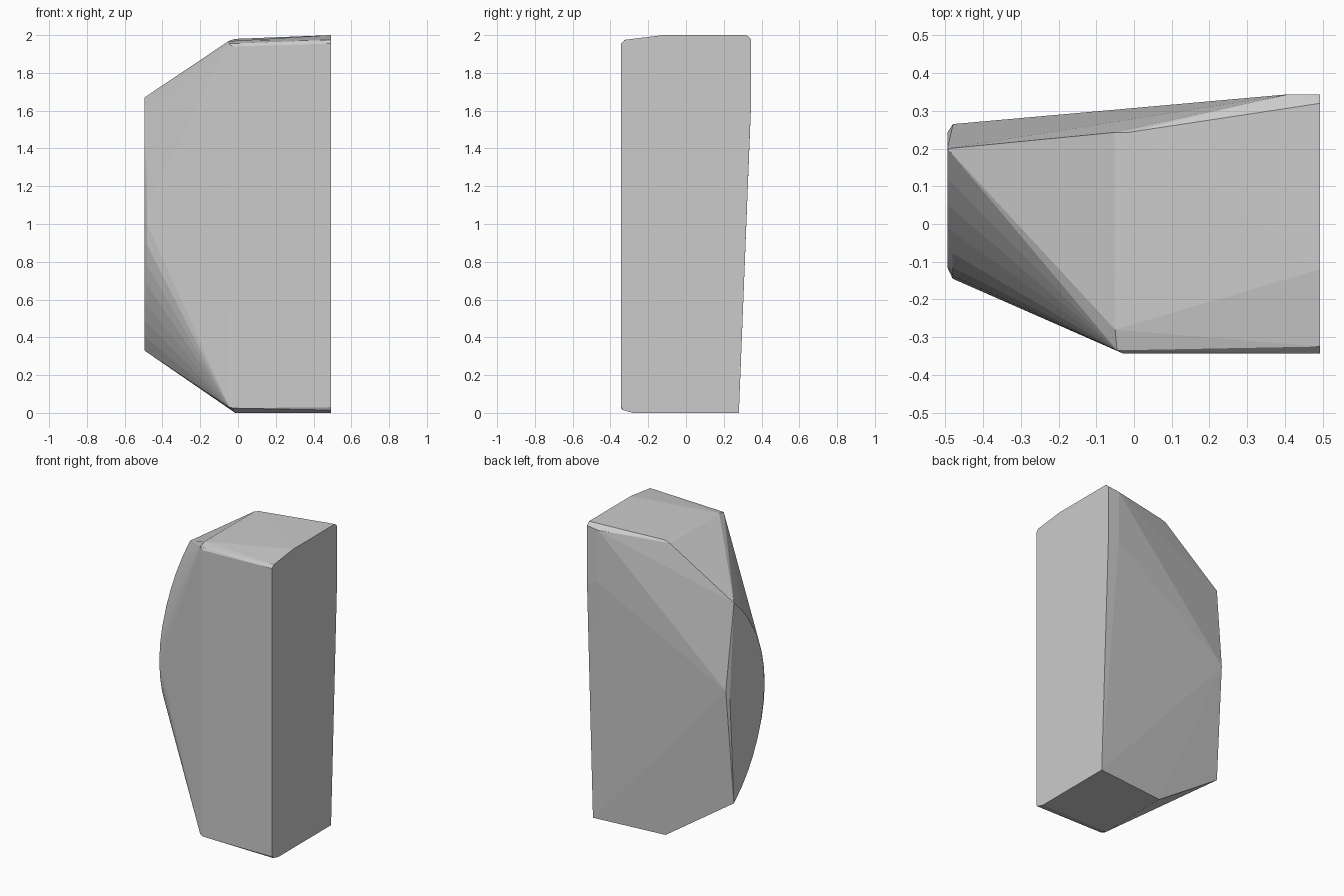
import bpy, bmesh, math

if "Cube" in bpy.data.objects:
    bpy.data.objects.remove(bpy.data.objects["Cube"])

points = []

# flat right-hand end: (y, z) profile
right_profile = [(-0.343, 0.03), (-0.335, 0.015), (-0.28, 0.0), (0.28, 0.0),
                 (0.343, 1.6), (0.343, 1.98), (0.32, 2.0), (-0.12, 2.0),
                 (-0.325, 1.975), (-0.343, 1.955)]
points += [(0.493, y, z) for y, z in right_profile]

# middle ridge where the block starts to taper
points += [(-0.02, -0.343, 0.025), (-0.045, -0.335, 0.03), (-0.015, -0.28, 0.0),
           (-0.01, 0.23, 0.0), (-0.015, 0.243, 1.98), (-0.05, 0.243, 1.968),
           (-0.05, -0.28, 1.968), (-0.045, -0.335, 1.955), (-0.03, -0.343, 1.94)]

# back upper corner, continuing the flat strip a little to the left
points += [(0.41, 0.344, 1.97), (0.41, 0.344, 1.62)]

# curved front rim of the small left end: two arcs give a softened edge
def rim(x, bulge, half, steps=14):
    r = (half ** 2 + bulge ** 2) / (2 * bulge)
    a = math.asin(half / r)
    for i in range(steps + 1):
        t = -a + 2 * a * i / steps
        points.append((x, 0.2 - bulge + r - r * math.cos(t), 1.0 + r * math.sin(t)))

rim(-0.495, 0.315, 0.67)
rim(-0.481, 0.345, 0.66)

# shallow bulge on the back rim of the left end
points += [(-0.495, 0.243, 1.05), (-0.495, 0.235, 0.93), (-0.48, 0.265, 1.1)]

# stone block as the hull of these outlines
bm = bmesh.new()
for p in points:
    bm.verts.new(p)
res = bmesh.ops.convex_hull(bm, input=bm.verts[:])
loose = [v for v in bm.verts if not v.link_faces]
bmesh.ops.delete(bm, geom=loose, context='VERTS')
bmesh.ops.dissolve_limit(bm, angle_limit=math.radians(0.5),
                         verts=bm.verts[:], edges=bm.edges[:])
bmesh.ops.recalc_face_normals(bm, faces=bm.faces[:])
mesh = bpy.data.meshes.new("stone_block")
bm.to_mesh(mesh)
bm.free()
obj = bpy.data.objects.new("stone_block", mesh)
bpy.context.collection.objects.link(obj)
